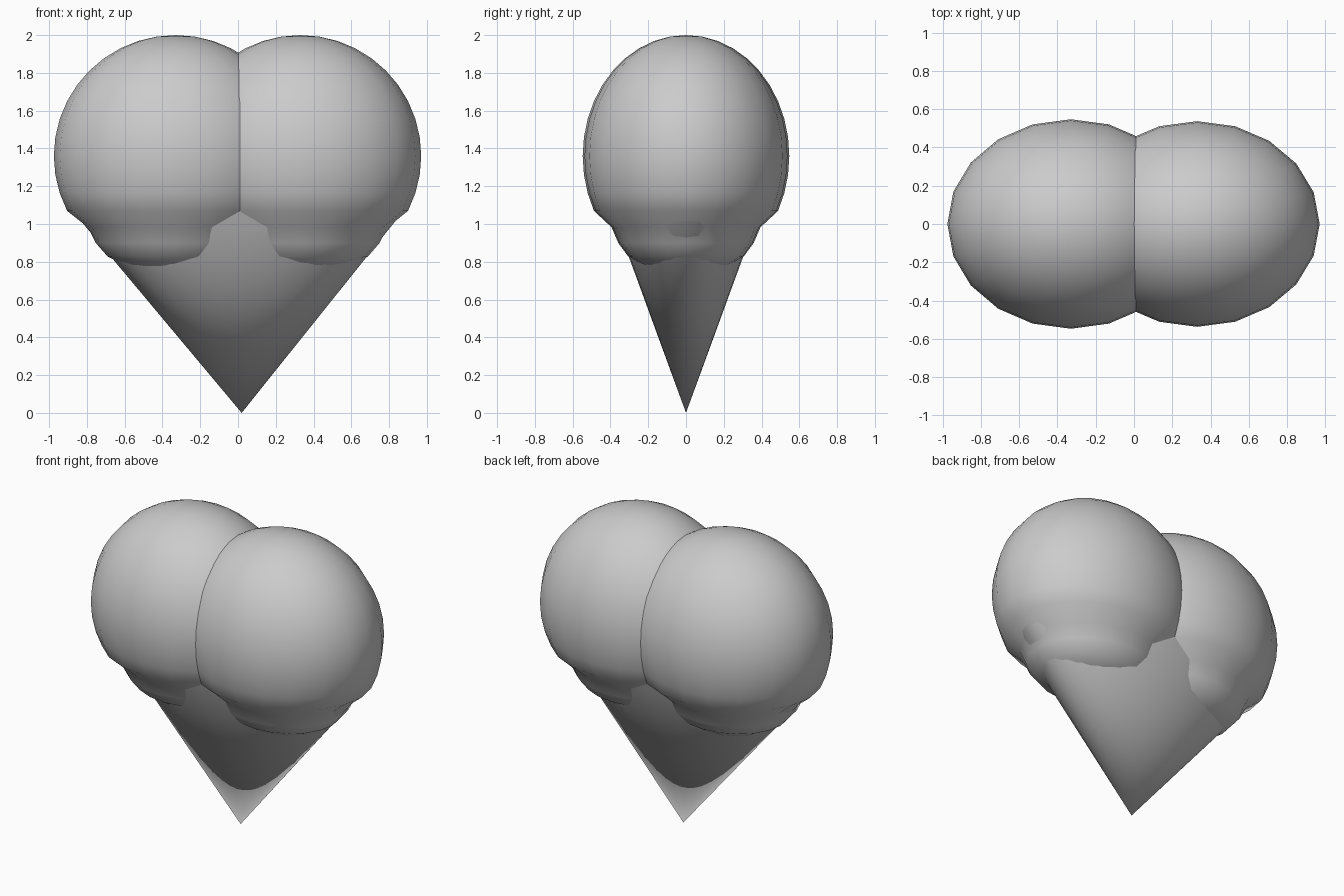
import bpy, bmesh
from math import sin, cos, pi, radians

if "Cube" in bpy.data.objects:
    bpy.data.objects.remove(bpy.data.objects["Cube"])

SIDES = 20


def lathe(name, profile, loc, scale, sides, tip=(0, 0)):
    """Spin (radius, z) points around z; zero radius makes a pole."""
    bm = bmesh.new()
    rings = []
    for r, z in profile:
        if r < 1e-6:
            rings.append([bm.verts.new((tip[0], tip[1], z))])
        else:
            rings.append([bm.verts.new((r * cos(2 * pi * i / sides),
                                        r * sin(2 * pi * i / sides), z))
                          for i in range(sides)])
    for a, b in zip(rings, rings[1:]):
        for i in range(sides):
            j = (i + 1) % sides
            loop = [a[i % len(a)], a[j % len(a)], b[j % len(b)], b[i % len(b)]]
            bm.faces.new(list(dict.fromkeys(loop)))
    bmesh.ops.recalc_face_normals(bm, faces=bm.faces)
    mesh = bpy.data.meshes.new(name)
    bm.to_mesh(mesh)
    bm.free()
    obj = bpy.data.objects.new(name, mesh)
    obj.location, obj.scale = loc, scale
    bpy.context.collection.objects.link(obj)
    bpy.context.view_layer.objects.active = obj
    obj.select_set(True)
    bpy.ops.object.shade_smooth_by_angle(angle=radians(60))
    obj.select_set(False)
    return obj


# Rounded lobe: ellipsoid that pinches in below its lowest full ring
ball = [(0, 1)] + [(cos(radians(a)), sin(radians(a))) for a in range(81, -28, -9)]
pinched = [(0.72, -0.59), (0.655, -0.72), (0.56, -0.83), (0.42, -0.907),
           (0.21, -0.965), (0, -0.98)]
lobe = ball + pinched
lathe("left_lobe", lobe, (-0.33, 0, 1.36), (0.645, 0.547, 0.64), SIDES)
lathe("right_lobe", lobe, (0.33, 0, 1.36), (0.64, 0.537, 0.64), SIDES)

# Flattened cone point, apex slightly off centre
lathe("pointed_base", [(0, 1.07), (1, 1.07), (0, 0)], (0, 0, 0),
      (0.877, 0.392, 1), 32, tip=(0.022, 0))
